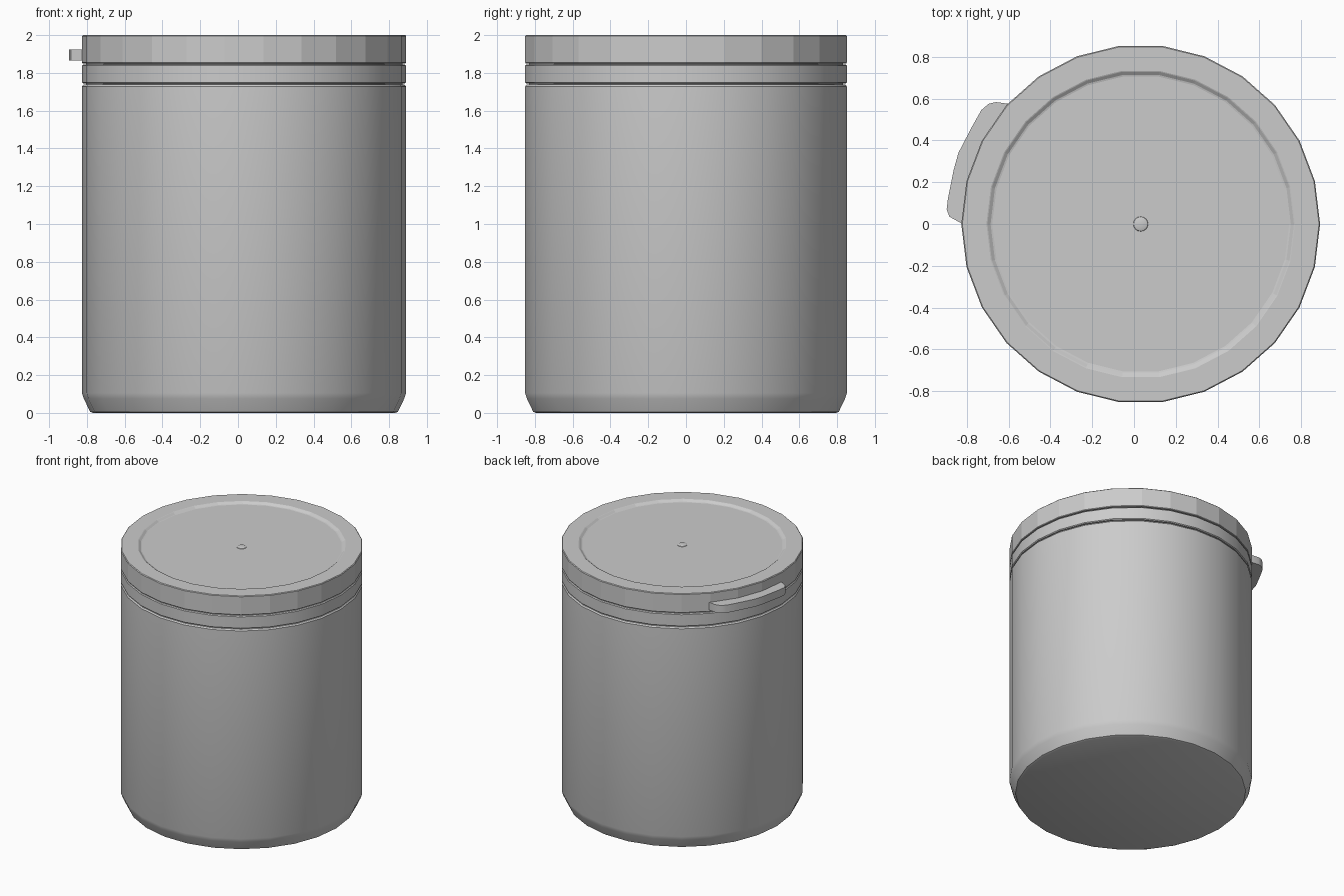
import bpy, bmesh, math

if "Cube" in bpy.data.objects:
    bpy.data.objects.remove(bpy.data.objects["Cube"])

SIDES = 26
CX = 0.032      # round parts sit slightly right because of the tab
R = 0.858

def finish(name, bm, smooth_angle=None):
    bmesh.ops.recalc_face_normals(bm, faces=bm.faces[:])
    me = bpy.data.meshes.new(name)
    bm.to_mesh(me)
    bm.free()
    ob = bpy.data.objects.new(name, me)
    bpy.context.collection.objects.link(ob)
    if smooth_angle:
        bpy.ops.object.select_all(action='DESELECT')
        bpy.context.view_layer.objects.active = ob
        ob.select_set(True)
        bpy.ops.object.shade_smooth_by_angle(angle=math.radians(smooth_angle))
    return ob

def turned(name, profile, smooth_angle=None, sides=SIDES):
    """Revolve an (r, z) profile and cap both ends."""
    bm = bmesh.new()
    rings = [[bm.verts.new((CX + r * math.cos(2 * math.pi * i / sides),
                            r * math.sin(2 * math.pi * i / sides), z))
              for i in range(sides)] for r, z in profile]
    for a, b in zip(rings, rings[1:]):
        for i in range(sides):
            j = (i + 1) % sides
            bm.faces.new((a[i], a[j], b[j], b[i]))
    bm.faces.new(rings[0][::-1])
    bm.faces.new(rings[-1])
    return finish(name, bm, smooth_angle)

# Jar body: chamfered foot, straight wall, small shoulder and neck
turned("jar_body", [(0.80, 0), (0.815, 0.006), (0.848, 0.075), (R, 0.105),
                    (R, 1.728), (0.85, 1.738), (0.838, 1.738), (0.838, 1.86)], 30)

# Seal band between body and lid
turned("seal_band", [(0.836, 1.744), (0.852, 1.744), (R, 1.75), (R, 1.838),
                     (0.852, 1.844), (0.836, 1.844)], 30)

# Faceted lid with shallow recessed top
turned("lid", [(0.836, 1.851), (R - 0.003, 1.851), (R, 1.855), (R, 1.995),
               (R - 0.005, 2.0), (0.738, 2.0), (0.733, 1.998),
               (0.718, 1.987), (0.71, 1.985)])

# Moulding mark in the lid centre
turned("lid_centre_nub", [(0.036, 1.984), (0.034, 1.988), (0.024, 1.992)], 40, 16)

# Pull tab on the lid's left edge
outline = [(-0.60, 0.575), (-0.66, 0.583), (-0.695, 0.575), (-0.73, 0.545),
           (-0.775, 0.465), (-0.84, 0.34), (-0.862, 0.26), (-0.89, 0.12),
           (-0.896, 0.07), (-0.883, 0.035), (-0.82, 0.0), (-0.79, 0.2), (-0.715, 0.4)]
bm = bmesh.new()
face = bm.faces.new([bm.verts.new((x, y, 1.865)) for x, y in outline])
top = bmesh.ops.extrude_face_region(bm, geom=[face])["geom"]
bmesh.ops.translate(bm, vec=(0, 0, 0.06),
                    verts=[v for v in top if isinstance(v, bmesh.types.BMVert)])
finish("pull_tab", bm, 35)
